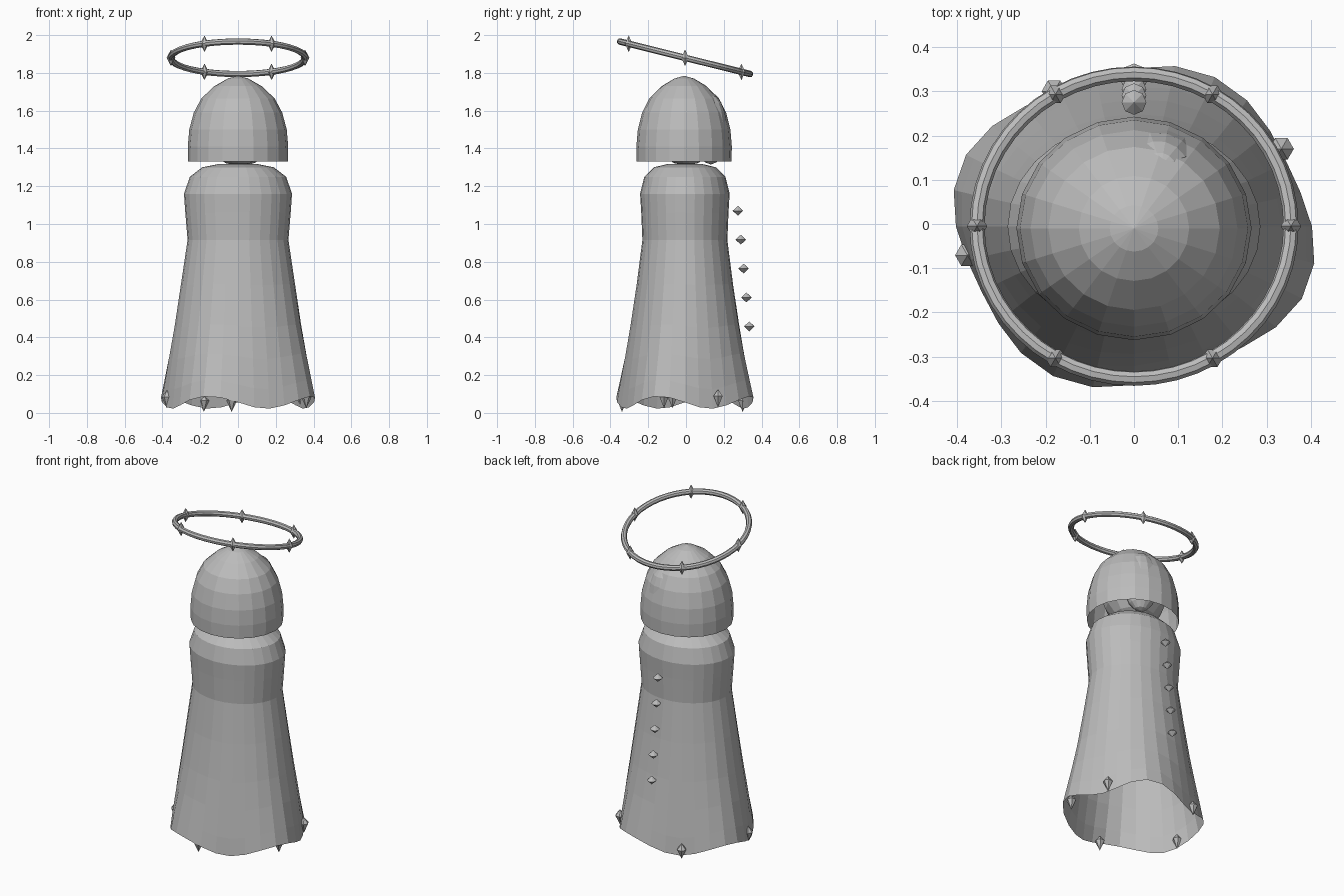
import bpy, bmesh
from math import sin, cos, pi, radians, tau
from mathutils import Matrix, Vector

if "Cube" in bpy.data.objects:
    bpy.data.objects.remove(bpy.data.objects["Cube"])

# One plain stone material
stone = bpy.data.materials.new("stone_grey")
stone.use_nodes = True
colour = (0.5, 0.5, 0.5, 1)
stone.diffuse_color = colour
stone.node_tree.nodes["Principled BSDF"].inputs["Base Color"].default_value = colour


def finish(bm, name):
    mesh = bpy.data.meshes.new(name)
    bm.to_mesh(mesh)
    bm.free()
    mesh.materials.append(stone)
    obj = bpy.data.objects.new(name, mesh)
    bpy.context.collection.objects.link(obj)
    return obj


def loft(name, rings, segments, point, cap=False):
    """Skin a stack of closed rings; point(ring, angle) gives each vertex."""
    bm = bmesh.new()
    rows = [[bm.verts.new(point(r, tau * i / segments)) for i in range(segments)]
            for r in rings]
    for low, high in zip(rows, rows[1:]):
        for i in range(segments):
            j = (i + 1) % segments
            bm.faces.new((low[i], low[j], high[j], high[i]))
    if cap:
        bm.faces.new(rows[-1])
    bmesh.ops.remove_doubles(bm, verts=bm.verts, dist=0.0005)
    return finish(bm, name)


def gem(name, centre, width, up, down, sides=8):
    """Pointed double cone."""
    profile = [(-down, 0), (0, width), (up, 0)]
    c = Vector(centre)
    return loft(name, profile, sides,
                lambda r, a: c + Vector((r[1] * cos(a), r[1] * sin(a), r[0])))


def ellipsoid(name, centre, size, turn=0.0):
    bm = bmesh.new()
    bmesh.ops.create_uvsphere(bm, u_segments=14, v_segments=9, radius=1)
    bm.transform(Matrix.Translation(centre) @ Matrix.Rotation(turn, 4, "Z")
                 @ Matrix.Diagonal((*size, 1)))
    return finish(bm, name)


# Robe: height, half width, half depth, flute strength
ROBE = [(0.055, 0.402, 0.358, 1), (0.15, 0.388, 0.342, 0.75), (0.3, 0.363, 0.315, 0.45),
        (0.46, 0.335, 0.288, 0.25), (0.68, 0.302, 0.255, 0.1), (0.915, 0.267, 0.225, 0),
        (1.06, 0.279, 0.231, 0), (1.16, 0.286, 0.237, 0), (1.25, 0.255, 0.215, 0),
        (1.3, 0.19, 0.165, 0), (1.318, 0.1, 0.09, 0)]


def robe_point(ring, a):
    z, rx, ry, flute = ring
    wave = cos(4 * (a - radians(68))) * flute
    grow = 1 + 0.05 * wave
    return (rx * grow * cos(a), ry * grow * sin(a) - 0.006, z + 0.033 * wave)


loft("robe", ROBE, 28, robe_point, cap=True)

# Domed hood, open underneath
HOOD = [(1.33, 0.264), (1.41, 0.266), (1.5, 0.258), (1.59, 0.234), (1.665, 0.194),
        (1.73, 0.125), (1.77, 0.055), (1.785, 0)]
loft("hood", HOOD, 20,
     lambda r, a: (r[1] * cos(a), 0.95 * r[1] * sin(a) - 0.01, r[0]))

# Head inside the hood and the face pushing through its back
ellipsoid("head", (0, 0, 1.5), (0.19, 0.18, 0.19))
aim = radians(65)
ellipsoid("face", (0.145 * cos(aim), 0.145 * sin(aim), 1.5),
          (0.085, 0.1, 0.185), aim)

# Row of buttons down the back
for i in range(5):
    gem(f"button_{i + 1}", (0, 0.275 + 0.015 * i, 1.07 - 0.153 * i), 0.028, 0.026, 0.026)

# Pointed drops along the hem
for i, (angle, z) in enumerate([(30, 0.09), (118, 0.065), (192, 0.085),
                                (265, 0.065), (340, 0.085)]):
    a = radians(angle)
    gem(f"hem_drop_{i + 1}", (0.385 * cos(a), 0.34 * sin(a), z), 0.028, 0.035, 0.06, 6)

# Tilted halo ring, higher at the front
TILT = Matrix.Translation((0, -0.005, 1.88)) @ Matrix.Rotation(radians(-14), 4, "X")
steps = [tau * i / 48 for i in range(49)]


def halo_point(turn, a):
    r = 0.355 + 0.017 * cos(a)
    return TILT @ Vector((r * cos(turn), r * sin(turn), 0.017 * sin(a)))


loft("halo", steps, 8, halo_point)

# Six pointed beads on the halo
for i in range(6):
    a = i * pi / 3
    gem(f"halo_bead_{i + 1}", TILT @ Vector((0.355 * cos(a), 0.355 * sin(a), 0)),
        0.023, 0.044, 0.044, 6)

# Consistent outward normals
for obj in bpy.context.collection.objects:
    if obj.type == "MESH":
        bm = bmesh.new()
        bm.from_mesh(obj.data)
        bmesh.ops.recalc_face_normals(bm, faces=bm.faces)
        bm.to_mesh(obj.data)
        bm.free()
